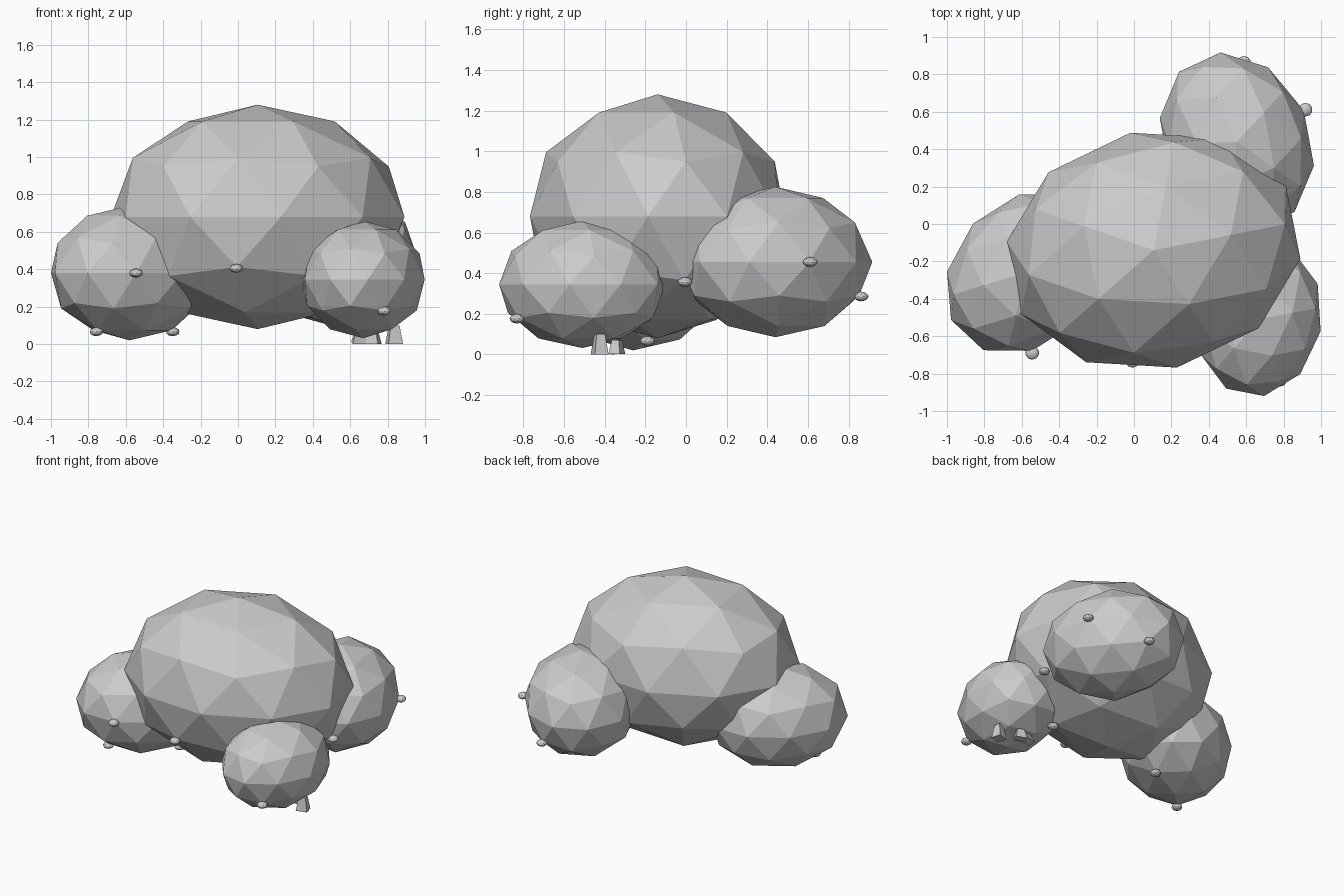
import bpy, bmesh
from math import radians, sqrt, cos, sin
from mathutils import Matrix, Vector

old = bpy.data.objects.get("Cube")
if old:
    bpy.data.objects.remove(old, do_unlink=True)

# Single stone grey
GREY = (0.6, 0.6, 0.6, 1.0)
stone = bpy.data.materials.new("stone_grey")
stone.use_nodes = True
stone.diffuse_color = GREY
stone.node_tree.nodes["Principled BSDF"].inputs["Base Color"].default_value = GREY

PROPORTIONS = Vector((0.80, 0.64, 0.60))   # every rock shares this squashed shape


def finish(name, bm, matrix):
    bm.transform(matrix)
    mesh = bpy.data.meshes.new(name)
    bm.to_mesh(mesh)
    bm.free()
    mesh.materials.append(stone)
    obj = bpy.data.objects.new(name, mesh)
    bpy.context.collection.objects.link(obj)


def placement(centre, size, turn):
    return (Matrix.Translation(centre) @ Matrix.Rotation(radians(turn), 4, "Z")
            @ Matrix.Diagonal((*(PROPORTIONS * size), 1)))


def faceted_ball(name, matrix):
    bm = bmesh.new()
    bmesh.ops.create_icosphere(bm, subdivisions=2, radius=1)
    finish(name, bm, matrix)


# Rocks: centre, size, turn, then corners carrying a nub as (angle, height)
ROCKS = {
    "main_rock": ((0.105, -0.14, 0.68), 1.0, 11.2,
                  [(252, -0.447), (0, -0.526), (324, -0.851)]),
    "right_rock": ((-0.58, -0.26, 0.38), 0.6, 47,
                   [(234, 0), (180, -0.851), (324, -0.851)]),
    "left_front_rock": ((0.67, -0.51, 0.345), 0.522, 79, [(216, -0.526)]),
    "left_back_rock": ((0.55, 0.44, 0.455), 0.617, 115,
                       [(270, 0), (324, -0.447)]),
}

for name, (centre, size, turn, corners) in ROCKS.items():
    matrix = placement(centre, size, turn)
    faceted_ball(name, matrix)
    # Small flattened nubs
    for i, (angle, height) in enumerate(corners):
        r = sqrt(1 - height * height)
        a = radians(angle)
        spot = matrix @ (Vector((r * cos(a), r * sin(a), height)) * 1.025)
        faceted_ball(f"{name}_nub_{i + 1}", Matrix.Translation(spot)
                     @ Matrix.Diagonal((0.037, 0.037, 0.024, 1)))


# Small tapered feet under the left front rock: centre, size, turn, tilt
def foot(name, centre, size, turn, tilt):
    bm = bmesh.new()
    bmesh.ops.create_cube(bm, size=1)
    for v in bm.verts:
        if v.co.z > 0:
            v.co.xy *= 0.6
    finish(name, bm, Matrix.Translation(centre)
           @ Matrix.Rotation(radians(turn), 4, "Z")
           @ Matrix.Rotation(radians(tilt), 4, "X")
           @ Matrix.Diagonal((*size, 1)))


foot("outer_foot", (0.835, -0.425, 0.05), (0.08, 0.07, 0.10), 15, 0)
foot("middle_foot", (0.72, -0.34, 0.036), (0.08, 0.06, 0.07), -20, 0)
foot("inner_foot", (0.65, -0.345, 0.036), (0.08, 0.05, 0.06), 10, 15)
